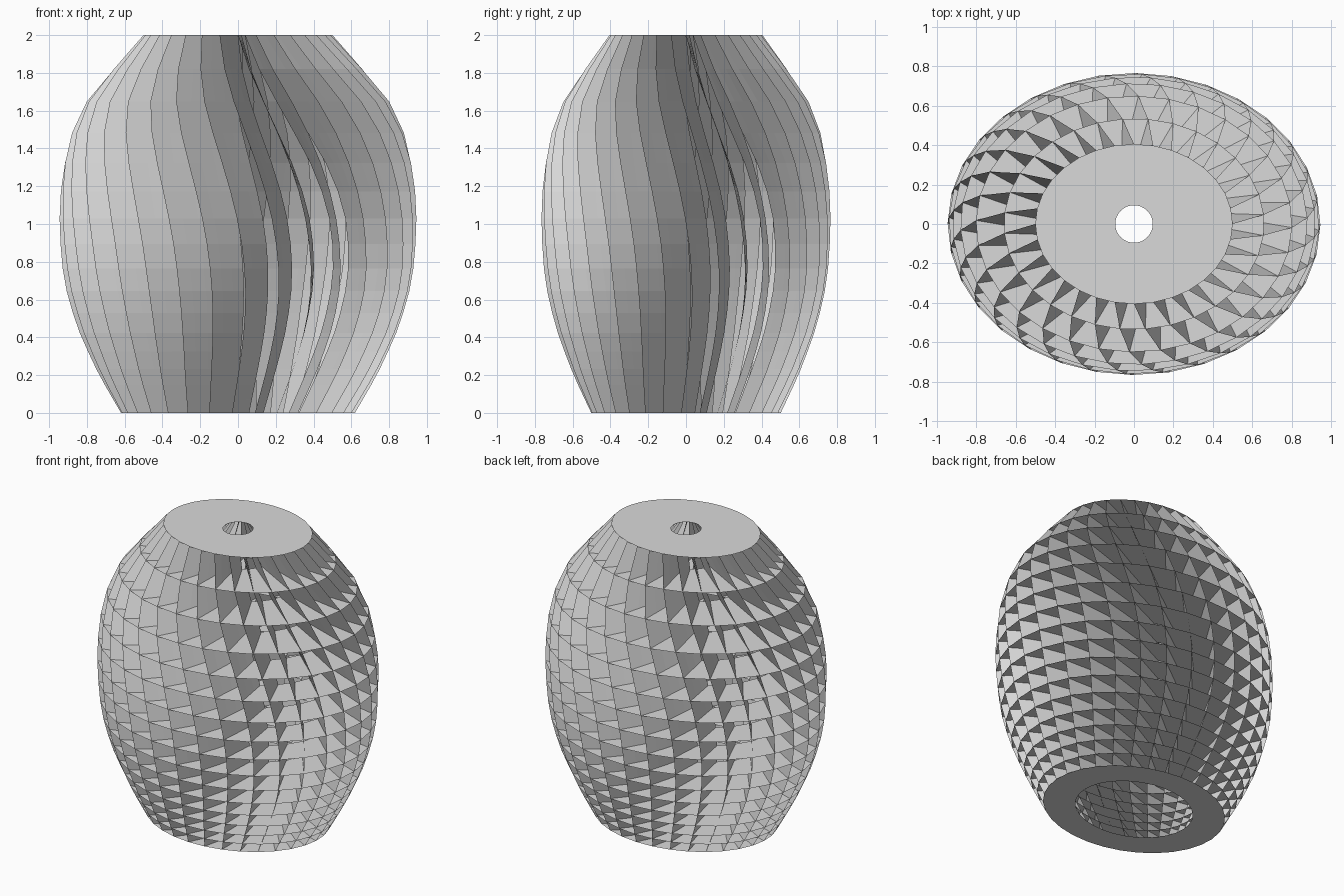
import bpy
import bmesh
from math import sin, cos, pi, radians
from mathutils import Vector

if "Cube" in bpy.data.objects:
    bpy.data.objects.remove(bpy.data.objects["Cube"], do_unlink=True)

BLADES = 32
LAYERS = 16
STEPS = 3          # radial pieces in each blade
HEIGHT = 2.0
SWEEP = .2         # how far the inner edge of a blade leads its rim, in radians
OUTER = [(0, .62), (.2, .735), (.4, .83), (.6, .9), (.8, .935), (1, .945),
         (1.14, .942), (1.3, .925), (1.47, .885), (1.65, .8), (1.82, .66), (2, .5)]
INNER = [(0, .4), (.2, .5), (.4, .59), (.6, .655), (.8, .69), (1, .69),
         (1.14, .665), (1.3, .61), (1.47, .51), (1.65, .38), (1.82, .24), (2, .095)]

grey = bpy.data.materials.new("Light grey")
grey.use_nodes = True
colour = (.7, .7, .7, 1)
grey.diffuse_color = colour
grey.node_tree.nodes["Principled BSDF"].inputs["Base Color"].default_value = colour


def radius(profile, z):
    for (z0, r0), (z1, r1) in zip(profile, profile[1:]):
        if z <= z1:
            return r0 + (r1 - r0) * (z - z0) / (z1 - z0)
    return profile[-1][1]


def edge_point(j, profile, lead, z):
    """Where blade j meets the given oval profile."""
    r = radius(profile, z)
    twist = radians(25) * sin((HEIGHT - z) * pi / 2.8)
    a = 2 * pi * j / BLADES + twist + lead
    squash = 1 - .19 * min(1, (r - .095) / .3)
    return Vector((r * cos(a), r * squash * sin(a), z))


def point(j, s, z):
    """Point on blade j, at fraction s from the hollow core to the rim."""
    return edge_point(j, INNER, SWEEP, z).lerp(edge_point(j, OUTER, 0, z), s)


def add_object(name, bm):
    mesh = bpy.data.meshes.new(name)
    bm.to_mesh(mesh)
    bm.free()
    mesh.materials.append(grey)
    obj = bpy.data.objects.new(name, mesh)
    bpy.context.collection.objects.link(obj)


# Layer heights, growing taller towards the top
weights = [.07 + .11 * i / (LAYERS - 1) for i in range(LAYERS)]
levels = [HEIGHT * sum(weights[:i]) / sum(weights) for i in range(LAYERS + 1)]

# Horizontal ring plates
bm = bmesh.new()
for z in levels:
    rim = [bm.verts.new(point(j, 1, z)) for j in range(BLADES)]
    core = [bm.verts.new(point(j, 0, z)) for j in range(BLADES)]
    for j in range(BLADES):
        k = (j + 1) % BLADES
        bm.faces.new((core[j], rim[j], rim[k], core[k]))
add_object("ring_plates", bm)

# Slanted, twisted upright blades
bm = bmesh.new()
for j in range(BLADES):
    grid = [[bm.verts.new(point(j, s / STEPS, z)) for s in range(STEPS + 1)]
            for z in levels]
    for low, high in zip(grid, grid[1:]):
        for s in range(STEPS):
            bm.faces.new((low[s + 1], low[s], high[s], high[s + 1]))
add_object("upright_blades", bm)
